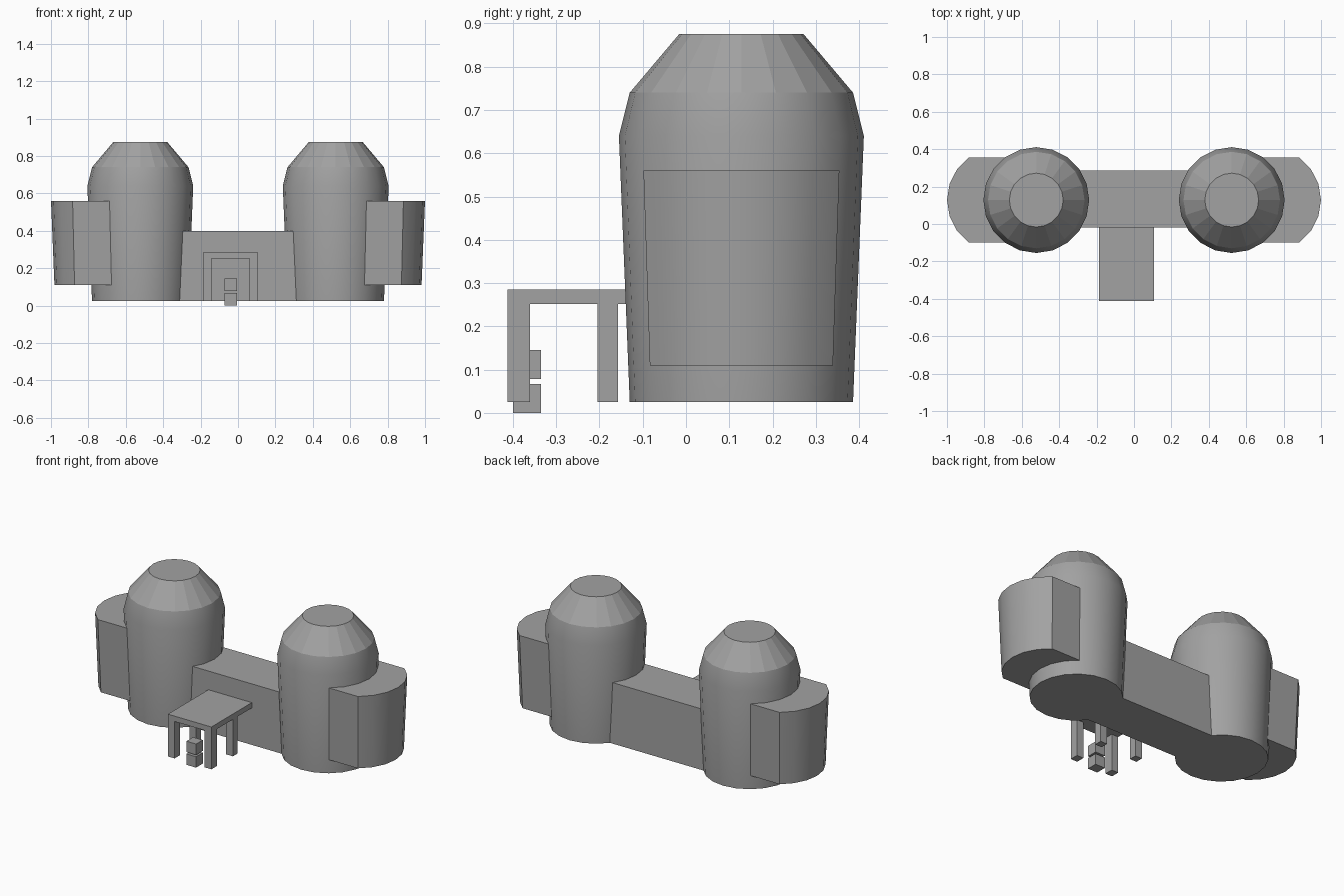
import bpy, bmesh
from math import sin, cos, radians

if "Cube" in bpy.data.objects:
    bpy.data.objects.remove(bpy.data.objects["Cube"])

GREY = (0.36, 0.36, 0.36, 1)
mat = bpy.data.materials.new("plain_grey")
mat.use_nodes = True
mat.diffuse_color = GREY
mat.node_tree.nodes["Principled BSDF"].inputs["Base Color"].default_value = GREY

SIDES = 20
STEP = 360 / SIDES
TOWER_X, WING_X, MID_Y = 0.5225, 0.72, 0.128
PROFILE = [(0.258, 0.025), (0.283, 0.64), (0.258, 0.74), (0.144, 0.875)]


def finish(name, bm, smooth_rule=None):
    bmesh.ops.recalc_face_normals(bm, faces=bm.faces)
    for f in bm.faces:
        f.smooth = bool(smooth_rule and smooth_rule(f))
    # keep caps and corners crisp
    for e in bm.edges:
        if len(e.link_faces) == 2 and e.calc_face_angle() > radians(30):
            e.smooth = False
    mesh = bpy.data.meshes.new(name)
    bm.to_mesh(mesh)
    bm.free()
    mesh.materials.append(mat)
    obj = bpy.data.objects.new(name, mesh)
    bpy.context.collection.objects.link(obj)
    return obj


def loft(name, rings, smooth_rule):
    """Skin closed rings of points and cap both ends."""
    bm = bmesh.new()
    loops = [[bm.verts.new(p) for p in ring] for ring in rings]
    n = len(loops[0])
    for a, b in zip(loops, loops[1:]):
        for i in range(n):
            j = (i + 1) % n
            bm.faces.new((a[i], a[j], b[j], b[i]))
    bm.faces.new(loops[0])
    bm.faces.new(loops[-1])
    return finish(name, bm, smooth_rule)


def box(name, low, high):
    bm = bmesh.new()
    bmesh.ops.create_cube(bm, size=1)
    for v in bm.verts:
        v.co = [h if c > 0 else l for c, l, h in zip(v.co, low, high)]
    return finish(name, bm)


def wall_radius(z):
    (r0, z0), (r1, z1) = PROFILE[:2]
    return r0 + (r1 - r0) * (z - z0) / (z1 - z0)


def wing_ring(side, z):
    # rounded outer end, straight sides running into the tower
    r = wall_radius(z)
    ring = [(side * (WING_X + r * cos(radians(k * STEP))),
             MID_Y + r * sin(radians(k * STEP)), z) for k in range(-3, 4)]
    inner = side * 0.56
    return ring + [(inner, ring[-1][1], z), (inner, ring[0][1], z)]


# Round towers with faceted roofs, and their outer wings
for label, side in (("left", 1), ("right", -1)):
    rings = [[(side * TOWER_X + r * cos(radians(k * STEP)),
               MID_Y + r * sin(radians(k * STEP)), z) for k in range(SIDES)]
             for r, z in PROFILE]
    loft(label + "_tower", rings,
         lambda f: abs(f.normal.z) < 0.5 and f.calc_center_median().z < 0.74)
    loft(label + "_wing", [wing_ring(side, z) for z in (0.11, 0.56)],
         lambda f: abs(f.normal.z) < 0.5)

# Hall joining the towers
box("connecting_hall", (-0.5, -0.02, 0.025), (0.5, 0.285, 0.4))

# Porch
X0, X1, FRONT, LEG = -0.188, 0.108, -0.413, 0.046
box("porch_roof", (X0, FRONT, 0.252), (X1, -0.02, 0.285))
for row, y0, y1 in (("front", FRONT, -0.36), ("back", -0.204, -0.157)):
    for label, x in (("right", X0), ("left", X1 - LEG)):
        box(f"{row}_{label}_porch_leg", (x, y0, 0.025), (x + LEG, y1, 0.252))

# Two small blocks under the porch
for label, z in (("lower", 0), ("upper", 0.078)):
    box(label + "_block", (-0.071, -0.4, z), (-0.005, -0.335, z + 0.067))
